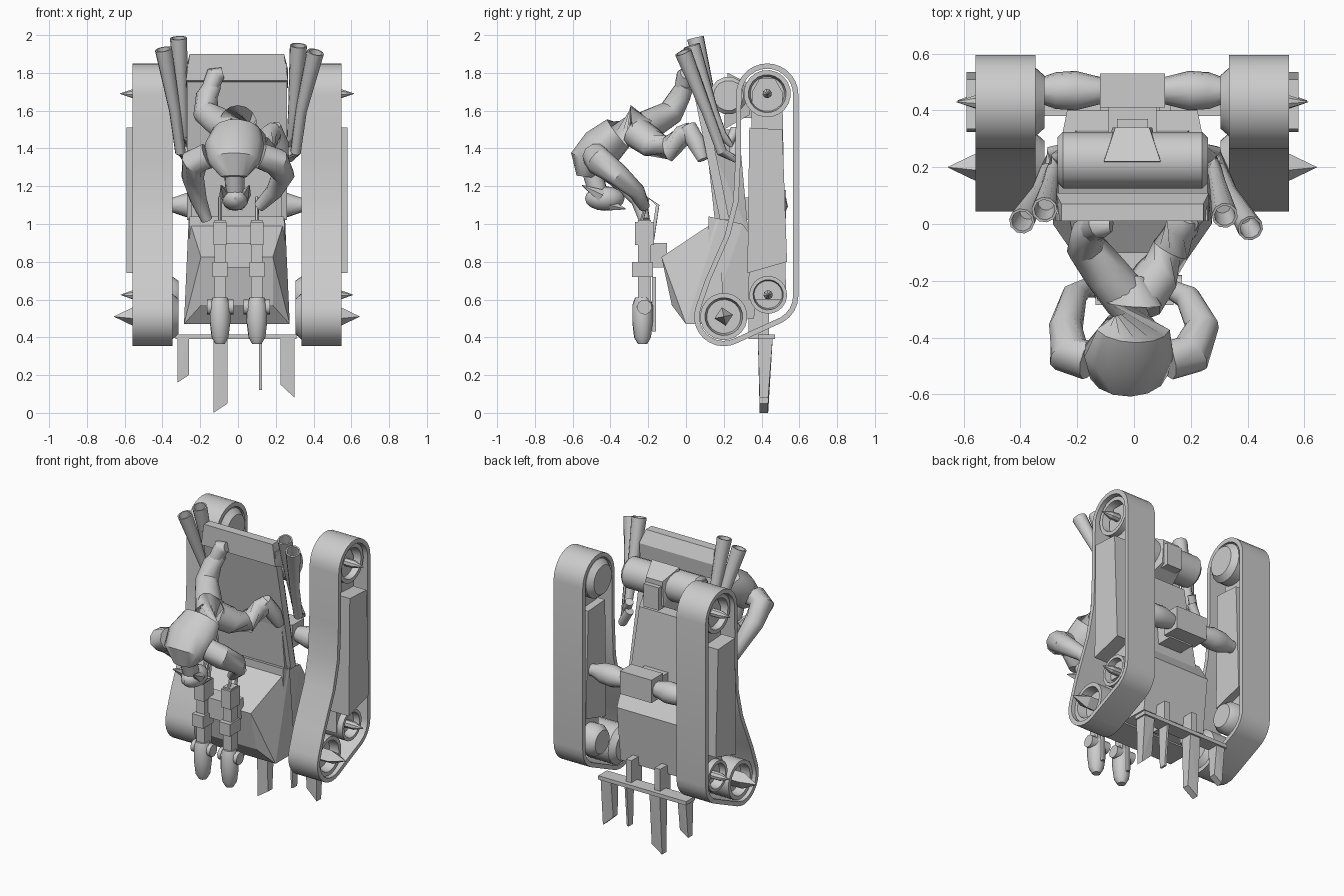
import bpy, bmesh, math
from mathutils import Vector

if "Cube" in bpy.data.objects:
    bpy.data.objects.remove(bpy.data.objects["Cube"])

grey = bpy.data.materials.new("plain grey")
grey.use_nodes = True
grey.diffuse_color = (0.6, 0.6, 0.6, 1)
grey.node_tree.nodes["Principled BSDF"].inputs["Base Color"].default_value = (0.6, 0.6, 0.6, 1)
CX = -0.006  # centre line of the vehicle
SIDES = (("left", 1), ("right", -1))


def finish(name, bm, smooth=False):
    bmesh.ops.recalc_face_normals(bm, faces=bm.faces)
    mesh = bpy.data.meshes.new(name)
    bm.to_mesh(mesh)
    bm.free()
    mesh.materials.append(grey)
    ob = bpy.data.objects.new(name, mesh)
    bpy.context.collection.objects.link(ob)
    if smooth:
        bpy.ops.object.select_all(action='DESELECT')
        ob.select_set(True)
        bpy.context.view_layer.objects.active = ob
        bpy.ops.object.shade_smooth_by_angle(angle=math.radians(40))
    return ob


def hull(name, pts):
    bm = bmesh.new()
    for p in pts:
        bm.verts.new(p)
    bmesh.ops.convex_hull(bm, input=bm.verts[:])
    return finish(name, bm)


def prism(name, yz, x0, x1):
    """Convex side profile pushed along x."""
    return hull(name, [(x, y, z) for x in (x0, x1) for y, z in yz])


def box(name, x0, x1, y0, y1, z0, z1):
    return prism(name, [(y, z) for y in (y0, y1) for z in (z0, z1)], x0, x1)


def wedge(name, sections):
    """Symmetric solid through (half width, y, z) corners."""
    return hull(name, [(CX + s * w, y, z) for w, y, z in sections for s in (-1, 1)])


def tube(name, pts, radii, n=12, axis=None, smooth=True, mouth=False):
    """Round sections along a path; a fixed axis makes a lathed part."""
    pts = [Vector(p) for p in pts]
    dirs = [Vector(axis) if axis else (pts[min(i + 1, len(pts) - 1)] - pts[max(i - 1, 0)]).normalized()
            for i in range(len(pts))]
    radii = list(radii)
    if mouth:
        end = dirs[-1]
        pts += [pts[-1], pts[-1] - end * 0.12]
        dirs += [end, end]
        radii += [radii[-1] * 0.8, radii[-1] * 0.65]
    bm = bmesh.new()
    rings = []
    for p, d, r in zip(pts, dirs, radii):
        side = d.cross(Vector((0.13, 1, 0.21))).normalized()
        up = side.cross(d).normalized()
        rings.append([bm.verts.new(p + r * (side * math.cos(a) + up * math.sin(a)))
                      for a in (math.tau * k / n for k in range(n))])
    for a, b in zip(rings, rings[1:]):
        for k in range(n):
            bm.faces.new((a[k], a[(k + 1) % n], b[(k + 1) % n], b[k]))
    bm.faces.new(rings[0])
    bm.faces.new(rings[-1])
    return finish(name, bm, smooth)


def ball(name, centre, size):
    bm = bmesh.new()
    bmesh.ops.create_uvsphere(bm, u_segments=12, v_segments=8, radius=1)
    bmesh.ops.scale(bm, vec=size, verts=bm.verts)
    bmesh.ops.translate(bm, vec=centre, verts=bm.verts)
    return finish(name, bm, True)


# Track belts: closed loop around three wheels with a hollow front edge
def belt_outline(t):
    def arc(y, z, r, a0, a1, n):
        return [(y + (r - t) * math.cos(math.radians(a0 + (a1 - a0) * i / n)),
                 z + (r - t) * math.sin(math.radians(a0 + (a1 - a0) * i / n))) for i in range(n + 1)]
    front = [(0.262, 1.35), (0.25, 1.12), (0.205, 0.94), (0.1, 0.7)]
    return (arc(0.43, 1.685, 0.165, 0, 180, 14) + [(y + t, z) for y, z in front]
            + arc(0.2, 0.51, 0.157, 160, 295, 10) + arc(0.435, 0.62, 0.16, 300, 360, 4))


def belt(name, x0, x1):
    bm = bmesh.new()
    loops = [[bm.verts.new((x, y, z)) for y, z in belt_outline(t)]
             for x, t in ((x0, 0), (x1, 0), (x1, 0.028), (x0, 0.028))]
    n = len(loops[0])
    for j in range(4):
        a, b = loops[j], loops[(j + 1) % 4]
        for k in range(n):
            bm.faces.new((a[k], a[(k + 1) % n], b[(k + 1) % n], b[k]))
    finish(name, bm, True)


for side, s in SIDES:
    X = lambda v: CX + s * v
    belt(side + "_track_belt", X(0.341), X(0.553))
    prism(side + "_track_frame", [(0.35, 1.7), (0.39, 1.77), (0.47, 1.77), (0.51, 1.7), (0.53, 0.6), (0.33, 0.6)],
          X(0.41), X(0.49))
    prism(side + "_frame_cover", [(0.335, 1.51), (0.51, 1.5), (0.535, 0.8), (0.325, 0.74)], X(0.36), X(0.585))
    wheels = (("top", 0.43, 1.69, 0.125, 0.62, 0.025), ("front", 0.2, 0.51, 0.125, 0.65, 0.05),
              ("rear", 0.435, 0.625, 0.1, 0.615, 0.025))
    for label, y, z, r, tip, sr in wheels:
        steps = ((0.31, 0.75), (0.345, 1), (0.53, 1), (0.53, 0.8), (0.47, 0.72), (0.47, 0.3))
        tube(f"{side}_{label}_wheel", [(X(x), y, z) for x, _ in steps], [r * f for _, f in steps],
             20, (1, 0, 0))
        tube(f"{side}_{label}_spike", [(X(x), y, z) for x in (0.46, 0.55, tip)], [sr, sr, 0.001],
             4 if label == "front" else 8, (1, 0, 0), False)
    # Axle arms
    tube(side + "_axle_arm", [(X(x), 0.47, 1.1) for x in (0.1, 0.2, 0.27, 0.34, 0.42)],
         (0.045, 0.07, 0.065, 0.04, 0.04), 10)

# Hull: faceted nose, rear box, central body
wedge("hull_nose", [(0.19, -0.13, 0.825), (0.19, -0.075, 0.57), (0.28, 0, 0.47), (0.255, 0.18, 1.03),
                    (0.28, 0.2, 0.47)])
wedge("hull_rear", [(0.27, 0.12, 0.47), (0.25, 0.12, 1.04), (0.25, 0.3, 1.0), (0.23, 0.4, 0.86), (0.23, 0.36, 0.5)])
wedge("hull_middle", [(0.24, 0.16, 0.95), (0.2, 0.33, 0.95), (0.15, 0.28, 1.5), (0.24, 0.1, 1.5)])
box("axle_housing", -0.12, 0.11, 0.41, 0.53, 1.03, 1.18)
box("axle_mount", -0.09, 0.08, 0.25, 0.43, 1.02, 1.14)
# Tall leaning back panel and its thick top lip
wedge("back_panel", [(0.265, 0.18, 1.02), (0.265, 0.23, 1.02), (0.265, 0.01, 1.85), (0.265, 0.06, 1.85)])
wedge("panel_lip", [(0.25, 0.01, 1.9), (0.27, 0.01, 1.76), (0.25, 0.07, 1.9), (0.27, 0.11, 1.82), (0.27, 0.1, 1.72)])
# Engine tank with rear strap block
tube("tank", [(x, 0.225, 1.68) for x in (-0.27, -0.25, 0.24, 0.26)], (0.08, 0.1, 0.1, 0.08), 14, (1, 0, 0))
wedge("tank_strap", [(0.1, 0.22, 1.8), (0.06, 0.34, 1.74), (0.07, 0.34, 1.58), (0.1, 0.2, 1.5)])
box("tank_block", -0.06, 0.05, 0.31, 0.37, 1.56, 1.71)

# Exhaust pipes, a pair on each side
for side, s, outer, inner in (("left", 1, (0.41, -0.015, 1.91), (0.32, 0.03, 1.945)),
                              ("right", -1, (-0.395, 0.01, 1.925), (-0.315, 0.05, 1.985))):
    tube(side + "_outer_exhaust", [(s * 0.23, 0.26, 1.44), (s * 0.285, 0.25, 1.35), (s * 0.305, 0.19, 1.38),
                                   (s * 0.335, 0.11, 1.6), outer], (0.028, 0.028, 0.028, 0.03, 0.046), 10, mouth=True)
    tube(side + "_inner_exhaust", [(s * 0.23, 0.26, 1.5), (s * 0.27, 0.23, 1.43), (s * 0.285, 0.19, 1.47),
                                   (s * 0.295, 0.14, 1.6), inner], (0.026, 0.026, 0.026, 0.03, 0.046), 10, mouth=True)

# Rear rake: bar, hangers and blades with slanted tips
box("rake_bar", -0.33, 0.31, 0.38, 0.47, 0.39, 0.415)
for i, (x0, x1, low, slant) in enumerate(((-0.32, -0.26, 0.16, 0.04), (-0.13, -0.055, 0, 0.05),
                                          (0.112, 0.126, 0.12, 0), (0.225, 0.3, 0.08, -0.07))):
    a, b = low + max(0, -slant), low + max(0, slant)
    hull(f"rake_blade_{i + 1}", [(x, y, z) for x, z in ((x0, a), (x1, b)) for y in (0.39, 0.435)]
         + [(x, y, 0.41) for x in (x0, x1) for y in (0.38, 0.46)])
for x in (-0.1, 0.11):
    box("rake_hanger", x - 0.02, x + 0.02, 0.33, 0.44, 0.39, 0.56)

# Twin front barrels with rounded lower ends
for side, x in (("left", 0.1), ("right", -0.095)):
    box(side + "_barrel", x - 0.03, x + 0.03, -0.255, -0.185, 0.55, 1.02)
    box(side + "_receiver", x - 0.04, x + 0.04, -0.285, -0.175, 0.72, 0.8)
    box(side + "_upper_block", x - 0.035, x + 0.035, -0.27, -0.17, 0.89, 1.01)
    tube(side + "_nose_pod", [(x, -0.23, z) for z in (0.61, 0.57, 0.48, 0.4, 0.365)],
         (0.04, 0.055, 0.055, 0.045, 0.025), 12, (0, 0, 1))
    tube(side + "_pod_pin", [(x - 0.07, -0.22, 0.56), (x + 0.07, -0.22, 0.56)], (0.04, 0.04), 10)
    tube(side + "_grip_wire", [(x, -0.18, 0.9), (x, -0.15, 1.1), (x, -0.2, 1.14), (x, -0.24, 1.0)], [0.01] * 4, 6)
    box(side + "_trigger_bar", x - 0.008, x + 0.008, -0.18, -0.16, 0.43, 0.72)
box("barrel_mount", -0.11, 0.11, -0.22, -0.1, 0.77, 0.9)

# Rider: curled torso, head hanging down
torso = [(0, -0.2, 1.5), (0, -0.28, 1.53), (-0.01, -0.36, 1.48), (-0.02, -0.45, 1.4), (-0.02, -0.52, 1.33),
         (-0.02, -0.53, 1.25)]
ob = tube("rider_torso", torso, (0.05, 0.1, 0.095, 0.115, 0.1, 0.05), 14)
for v in ob.data.vertices:
    if v.co.y < -0.36:
        v.co.x = -0.02 + (v.co.x + 0.02) * 1.4
tube("rider_neck", [(-0.02, -0.5, 1.29), (-0.015, -0.46, 1.15)], (0.055, 0.05), 10)
ball("rider_head", (-0.015, -0.43, 1.135), (0.072, 0.105, 0.065))
for s in (-1, 1):
    tube("head_tuft", [(-0.015 + s * 0.05, -0.45, 1.15), (-0.015 + s * 0.075, -0.55, 1.205)], (0.035, 0.002), 5, smooth=False)
    tube("hair_lock", [(-0.015 + s * 0.03, -0.4, 1.1), (-0.015 + s * 0.04, -0.32, 1.08)], (0.03, 0.003), 5, smooth=False)

# Rider limbs
limbs = {
    "right_arm": ([(-0.16, -0.48, 1.36), (-0.23, -0.46, 1.33), (-0.24, -0.36, 1.25), (-0.21, -0.25, 1.13),
                   (-0.165, -0.22, 1.02)], (0.07, 0.075, 0.06, 0.045, 0.03)),
    "left_arm": ([(0.12, -0.48, 1.36), (0.2, -0.46, 1.33), (0.24, -0.36, 1.26), (0.19, -0.26, 1.17),
                  (0.11, -0.22, 1.09)], (0.07, 0.075, 0.06, 0.045, 0.03)),
    "right_leg": ([(-0.02, -0.27, 1.49), (-0.1, -0.17, 1.54), (-0.17, -0.08, 1.59), (-0.165, -0.03, 1.68),
                   (-0.13, 0, 1.74)], (0.085, 0.08, 0.07, 0.058, 0.045)),
    "left_leg": ([(0.02, -0.27, 1.49), (0.08, -0.18, 1.43), (0.13, -0.09, 1.4), (0.17, -0.01, 1.47),
                  (0.19, 0.03, 1.5)], (0.085, 0.08, 0.07, 0.06, 0.045)),
    "right_boot": ([(-0.15, -0.02, 1.71), (-0.12, 0, 1.79), (-0.08, 0, 1.8)], (0.045, 0.05, 0.03)),
    "left_boot": ([(0.18, 0.01, 1.51), (0.22, 0.06, 1.42), (0.24, 0.09, 1.34)], (0.05, 0.05, 0.03)),
}
for label, (pts, radii) in limbs.items():
    tube("rider_" + label, pts, radii, 10)
